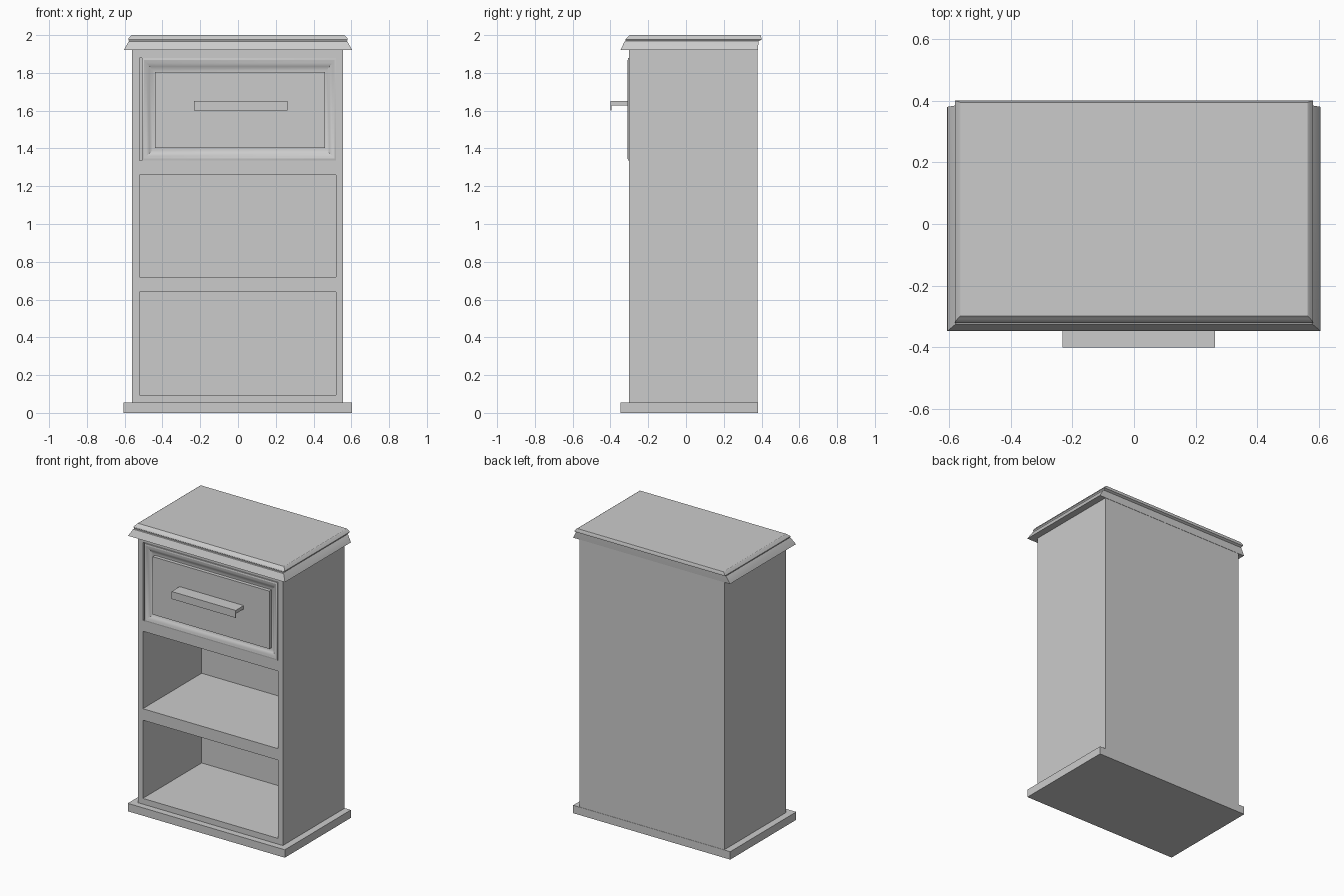
import bpy, bmesh

if "Cube" in bpy.data.objects:
    bpy.data.objects.remove(bpy.data.objects["Cube"])


def make_mesh(name, bm):
    bmesh.ops.recalc_face_normals(bm, faces=bm.faces)
    mesh = bpy.data.meshes.new(name)
    bm.to_mesh(mesh)
    bm.free()
    obj = bpy.data.objects.new(name, mesh)
    bpy.context.collection.objects.link(obj)
    return obj


def loft(name, rings):
    """Skin a stack of four-cornered rings and cap both ends."""
    bm = bmesh.new()
    loops = [[bm.verts.new(p) for p in ring] for ring in rings]
    for a, b in zip(loops, loops[1:]):
        for i in range(4):
            j = (i + 1) % 4
            bm.faces.new((a[i], a[j], b[j], b[i]))
    bm.faces.new(loops[0])
    bm.faces.new(loops[-1])
    return make_mesh(name, bm)


def ring_z(x0, x1, y0, y1, z):
    return [(x0, y0, z), (x1, y0, z), (x1, y1, z), (x0, y1, z)]


def ring_y(x0, x1, z0, z1, y):
    return [(x0, y, z0), (x1, y, z0), (x1, y, z1), (x0, y, z1)]


def box(name, x, y, z):
    return loft(name, [ring_z(*x, *y, h) for h in z])


def smooth(obj):
    bpy.context.view_layer.objects.active = obj
    for o in bpy.context.selected_objects:
        o.select_set(False)
    obj.select_set(True)
    bpy.ops.object.shade_smooth_by_angle(angle=0.5)


# Carcass with two open compartments and a drawer bay
body = box("cabinet_body", (-.56, .557), (-.302, .378), (.05, 1.925))
for i, z in enumerate([(.095, .64), (.72, 1.26), (1.335, 1.88)]):
    cutter = box(f"bay_cutter_{i}", (-.522, .52), (-.5, .345), z)
    cutter.hide_render = True
    cut = body.modifiers.new("bay", 'BOOLEAN')
    cut.operation, cut.solver, cut.object = 'DIFFERENCE', 'EXACT', cutter
    bpy.context.view_layer.objects.active = body
    bpy.ops.object.modifier_apply(modifier=cut.name)
    bpy.data.objects.remove(cutter)

# Plinth
box("base_plinth", (-.607, .604), (-.347, .38), (0, .055))

# Moulded crown: flared skirt, small step, eased top edge
crown = [  # z, half width, front, back
    (1.92, .605, -.347, .380), (1.965, .580, -.326, .384),
    (1.968, .576, -.320, .384), (1.976, .581, -.321, .400),
    (1.982, .580, -.318, .400), (1.990, .573, -.308, .397),
    (1.997, .567, -.302, .396), (2.0, .562, -.298, .394)]
smooth(loft("crown_top", [ring_z(-w, w, f, b, z) for z, w, f, b in crown]))

# Drawer front: rim, curved cove sinking to a groove, raised centre panel
drawer = [  # inset fraction from rim (0) to panel (1), depth y
    (0, .33), (0, -.306), (.15, -.309), (.35, -.305),
    (.6, -.295), (.85, -.288), (1, -.286), (1, -.286)]
rings = []
for t, y in drawer:
    rings.append(ring_y(-.508 + .066 * t, .519 - .057 * t,
                        1.336 + .064 * t, 1.878 - .073 * t, y))
smooth(loft("drawer_front", rings[:-1]))
loft("drawer_panel", [ring_y(-.44, .46, 1.402, 1.805, y) for y in (-.28, -.311)])

# Pull handle: flat shelf with a lip turned down at the front
lip = [(-.29, 1.652), (-.40, 1.652), (-.40, 1.60), (-.394, 1.60),
       (-.394, 1.628), (-.29, 1.628)]
bm = bmesh.new()
face = bm.faces.new([bm.verts.new((-.232, y, z)) for y, z in lip])
ext = bmesh.ops.extrude_face_region(bm, geom=[face], use_keep_orig=True)
moved = [v for v in ext["geom"] if isinstance(v, bmesh.types.BMVert)]
bmesh.ops.translate(bm, verts=moved, vec=(.494, 0, 0))
make_mesh("drawer_handle", bm)
